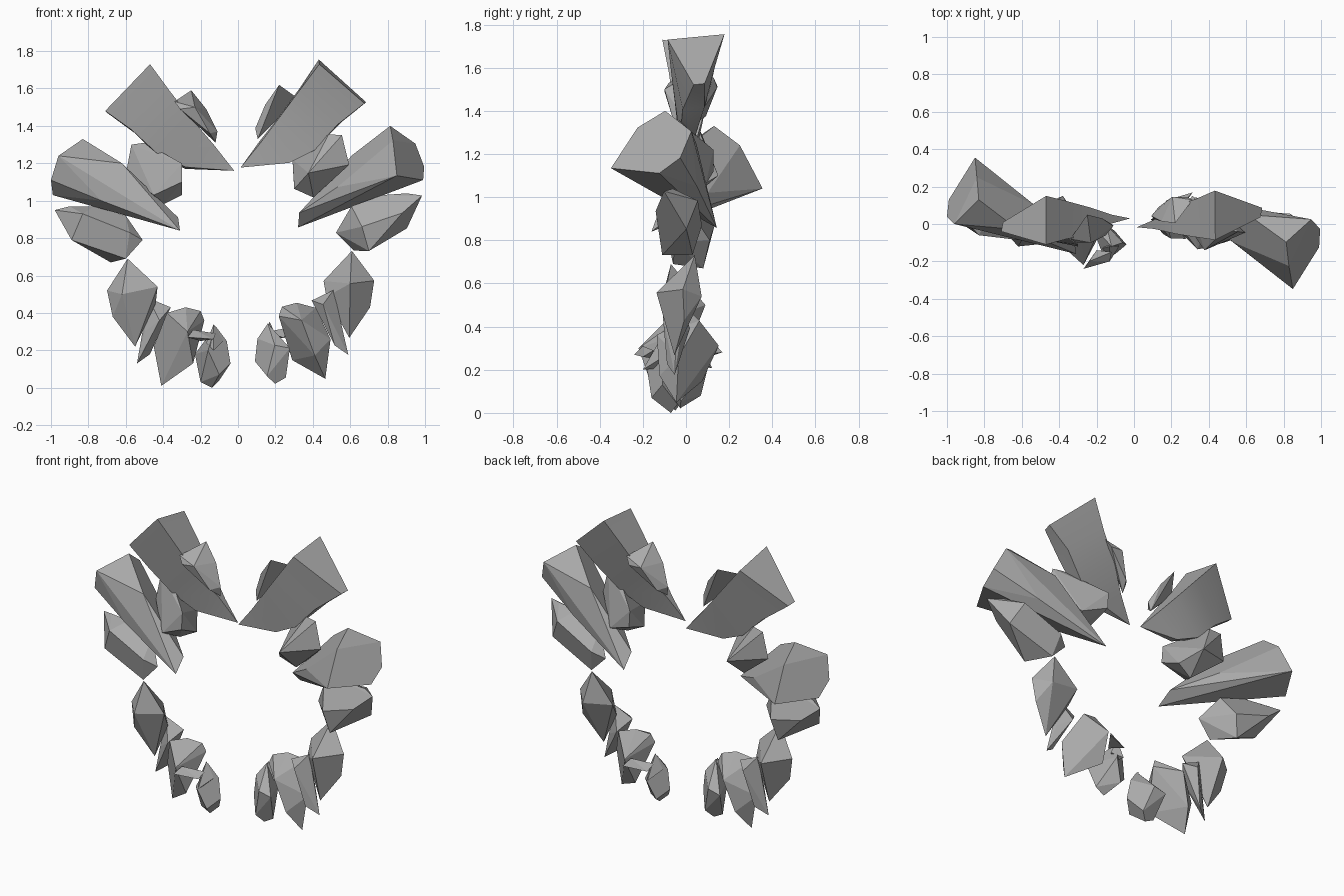
import bpy
import bmesh
from math import pi
from mathutils import Matrix, Vector

# Remove the default cube only
cube = bpy.data.objects.get("Cube")
if cube:
    bpy.data.objects.remove(cube, do_unlink=True)

# Single stone colour
stone = bpy.data.materials.new("grey stone")
stone.use_nodes = True
stone.diffuse_color = (0.4, 0.4, 0.4, 1)
shader = stone.node_tree.nodes["Principled BSDF"]
shader.inputs["Base Color"].default_value = stone.diffuse_color
shader.inputs["Roughness"].default_value = 0.9

# The other half of the ring is a half turn about z, then a slight lean
RING_CENTRE = Vector((0, 0, 0.87))
SHIFT = Vector((0.01, -0.015, 0.015))
LEAN_BACK = -0.095
LEAN_SIDE = -0.055
half_turn = (
    Matrix.Translation(RING_CENTRE + SHIFT)
    @ Matrix.Rotation(LEAN_BACK, 4, "X")
    @ Matrix.Rotation(LEAN_SIDE, 4, "Y")
    @ Matrix.Rotation(pi, 4, "Z")
    @ Matrix.Translation(-RING_CENTRE)
)


def add_pair(name, bm):
    """Make one stone for each half of the ring, with the transform baked in."""
    bmesh.ops.recalc_face_normals(bm, faces=bm.faces[:])
    for side, transform in (("right_", Matrix.Identity(4)), ("left_", half_turn)):
        mesh = bpy.data.meshes.new(side + name)
        bm.to_mesh(mesh)
        mesh.transform(transform)
        mesh.materials.append(stone)
        obj = bpy.data.objects.new(side + name, mesh)
        bpy.context.collection.objects.link(obj)
    bm.free()


def rock(name, *corners):
    """A flat faceted stone wrapped around its corners."""
    bm = bmesh.new()
    for corner in corners:
        bm.verts.new(corner)
    hull = bmesh.ops.convex_hull(bm, input=bm.verts[:])
    unused = {v for v in hull["geom_interior"] + hull["geom_unused"]
              if isinstance(v, bmesh.types.BMVert)}
    bmesh.ops.delete(bm, geom=list(unused), context="VERTS")
    # Merge nearly flat neighbours into broad facets
    bmesh.ops.dissolve_limit(bm, angle_limit=0.12, verts=bm.verts[:], edges=bm.edges[:])
    add_pair(name, bm)


def flared_shard(name, tip, *sections):
    """A shard lofted through four-cornered sections down to a point."""
    bm = bmesh.new()
    rings = [[bm.verts.new(p) for p in ring] for ring in (*sections, [tip] * 4)]
    bm.faces.new(rings[0])
    for ring, following in zip(rings, rings[1:]):
        for i in range(4):
            j = (i + 1) % 4
            bm.faces.new((ring[i], ring[j], following[j], following[i]))
    bmesh.ops.remove_doubles(bm, verts=bm.verts[:], dist=0.001)
    # Smooth the gentle bends and keep the ridges sharp
    for face in bm.faces:
        face.smooth = True
    for edge in bm.edges:
        edge.smooth = edge.calc_face_angle(0) < 0.5
    add_pair(name, bm)


# Top pair: a tall flared wedge and the splinter resting on it
flared_shard("top_shard", (-.02, .03, 1.16),
             [(-.47, -.11, 1.73), (-.47, .15, 1.68), (-.7, .01, 1.47), (-.71, -.04, 1.48)],
             [(-.36, -.08, 1.58), (-.35, .12, 1.54), (-.55, .05, 1.36), (-.57, -.05, 1.38)],
             [(-.25, -.06, 1.44), (-.24, .09, 1.41), (-.42, .05, 1.23), (-.43, -.02, 1.25)],
             [(-.13, 0, 1.3), (-.12, .05, 1.27), (-.28, .04, 1.17), (-.28, -.01, 1.18)])
rock("top_splinter",
     (-.25, .05, 1.59), (-.34, -.08, 1.53), (-.31, -.1, 1.49),
     (-.17, .03, 1.49), (-.23, -.1, 1.5), (-.12, 0, 1.31),
     (-.11, -.01, 1.37), (-.15, -.06, 1.36))

# Shoulder: a blunt chunk beside a long, flared shard
rock("shoulder_chunk",
     (-.57, .07, 1.3), (-.5, .06, 1.31), (-.6, .06, 1.14),
     (-.45, -.09, 1.03), (-.3, -.11, 1.2), (-.3, -.12, 1.1),
     (-.3, .03, 1.03), (-.4, .01, .98), (-.38, .15, 1.1))
rock("shoulder_shard",
     (-.83, .13, 1.33), (-.96, 0, 1.24), (-1, .04, 1.11),
     (-.99, .13, 1.03), (-.84, .25, 1.24), (-.85, .355, 1.04),
     (-.62, -.03, 1.2), (-.73, -.05, 1), (-.53, .1, 1.02),
     (-.32, -.07, .91), (-.31, -.16, .84))

# Side: a stubby crystal pointing outwards
rock("side_crystal",
     (-.98, .1, .95), (-.9, .06, .97), (-.77, .04, .97),
     (-.89, -.02, .79), (-.83, -.06, .93), (-.58, -.09, .83),
     (-.6, .03, .92), (-.51, -.05, .79), (-.6, -.06, .69),
     (-.68, .08, .67), (-.65, .11, .8), (-.87, .13, .86))

# Lower side: a kite shaped crystal with a thin sliver leaning on it
rock("lower_crystal",
     (-.59, -.07, .69), (-.7, -.03, .52), (-.67, -.05, .38),
     (-.55, -.02, .22), (-.44, -.05, .45), (-.43, -.1, .54),
     (-.62, -.12, .5), (-.57, .09, .5))
rock("lower_sliver",
     (-.48, -.01, .48), (-.36, -.01, .43), (-.5, -.04, .3),
     (-.42, -.08, .36), (-.47, .01, .18), (-.54, -.03, .13),
     (-.42, .05, .4))

# Base: a heavy block, a small stone and the chips wedged between them
rock("base_block",
     (-.41, -.05, .01), (-.45, -.04, .22), (-.38, -.12, .4),
     (-.28, -.09, .43), (-.2, -.06, .41), (-.18, -.05, .36),
     (-.24, -.16, .13), (-.27, -.22, .3), (-.3, .07, .32),
     (-.36, .04, .13))
rock("base_stone",
     (-.04, -.11, .13), (-.06, -.1, .25), (-.12, -.12, .33),
     (-.14, -.07, 0), (-.2, -.07, .03), (-.23, 0, .18),
     (-.16, -.18, .2), (-.1, -.16, .07), (-.15, 0, .2),
     (-.1, -.04, .04))
rock("flat_chip",
     (-.27, -.24, .27), (-.24, -.2, .31), (-.12, -.15, .29),
     (-.13, -.2, .26), (-.2, -.14, .25))
rock("upright_chip",
     (-.13, -.12, .34), (-.17, -.13, .24), (-.08, -.12, .25),
     (-.13, -.2, .2), (-.12, -.08, .21))
